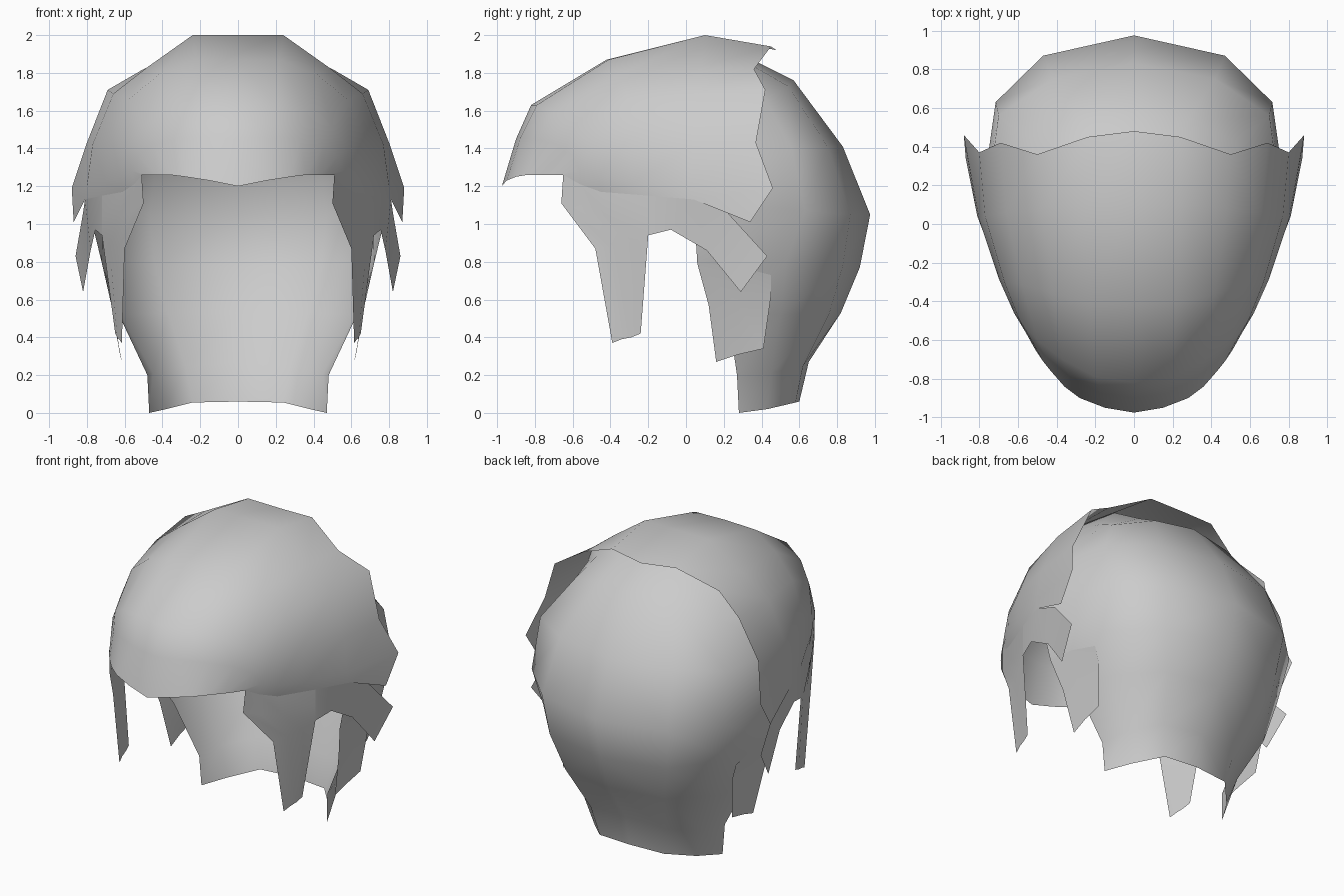
import bpy, bmesh
from mathutils import Vector

CENTRE = Vector((0, 0, 1.1))


def loft(name, rows):
    """Skin a grid of right-hand rows, mirror it across x and shade it smooth."""
    bm = bmesh.new()
    grid = [[bm.verts.new(p) for p in row] for row in rows]
    for a, b in zip(grid, grid[1:]):
        for i in range(len(a) - 1):
            bm.faces.new((a[i], a[i + 1], b[i + 1], b[i]))
    bmesh.ops.recalc_face_normals(bm, faces=bm.faces)
    # make the open sheet face away from the head centre
    if sum(f.normal.dot(f.calc_center_median() - CENTRE) for f in bm.faces) < 0:
        bmesh.ops.reverse_faces(bm, faces=bm.faces)
    mesh = bpy.data.meshes.new(name)
    bm.to_mesh(mesh)
    bm.free()
    for p in mesh.polygons:
        p.use_smooth = True
    ob = bpy.data.objects.new(name, mesh)
    bpy.context.collection.objects.link(ob)
    mir = ob.modifiers.new("mirror", 'MIRROR')
    mir.use_clip = True
    mir.merge_threshold = 0.001
    return ob


# Top cap and fringe: hoops from the flared rear edge to the brow, crown to ear
loft("top_hair", [
    [(0, .48, 1.92), (.24, .45, 1.94), (.50, .36, 1.82), (.69, .42, 1.71),
     (.80, .37, 1.43), (.88, .46, 1.19), (.87, .34, 1.01)],
    [(0, .10, 2.0), (.24, .10, 2.0), (.48, .08, 1.83), (.66, .06, 1.69),
     (.77, .04, 1.42), (.80, .02, 1.20), (.81, .04, 1.13)],
    [(0, -.42, 1.87), (.22, -.41, 1.87), (.42, -.36, 1.79), (.58, -.31, 1.66),
     (.67, -.30, 1.45), (.70, -.28, 1.22), (.72, -.20, 1.15)],
    [(0, -.82, 1.63), (.20, -.79, 1.63), (.37, -.70, 1.59), (.50, -.60, 1.51),
     (.59, -.50, 1.40), (.62, -.46, 1.25), (.61, -.45, 1.17)],
    [(0, -.90, 1.45), (.17, -.875, 1.46), (.33, -.79, 1.45), (.45, -.69, 1.42),
     (.53, -.60, 1.36), (.56, -.56, 1.28), (.55, -.56, 1.21)],
    [(0, -.975, 1.20), (.15, -.95, 1.23), (.28, -.90, 1.25), (.36, -.84, 1.26),
     (.43, -.76, 1.26), (.47, -.71, 1.26), (.51, -.65, 1.26)],
])

# Back shell: rows from the crown hoop down to the nape, back centre to side
loft("back_hair", [
    [(0, .10, 1.995), (.24, .10, 1.995), (.48, .08, 1.825), (.62, .07, 1.715)],
    [(0, .37, 1.86), (.25, .35, 1.84), (.49, .26, 1.75), (.66, .06, 1.68)],
    [(0, .57, 1.76), (.28, .54, 1.73), (.53, .42, 1.66), (.70, .05, 1.58)],
    [(0, .83, 1.41), (.42, .75, 1.41), (.70, .56, 1.40), (.77, .04, 1.40)],
    [(0, .975, 1.05), (.47, .87, 1.05), (.715, .63, 1.07), (.80, .04, 1.12)],
    [(0, .92, .77), (.44, .83, .78), (.70, .53, .80), (.72, .06, .79)],
    [(0, .82, .53), (.37, .76, .53), (.62, .50, .52), (.64, .22, .54)],
    [(0, .65, .27), (.28, .62, .25), (.45, .45, .21), (.48, .27, .20)],
    [(0, .60, .06), (.24, .58, .055), (.38, .43, .02), (.47, .28, 0)],
])

# Sideburn lock in front of the ear
loft("front_side_lock", [
    [(.51, -.65, 1.26), (.55, -.56, 1.21), (.61, -.45, 1.17), (.72, -.20, 1.15)],
    [(.50, -.66, 1.11), (.56, -.55, 1.07), (.63, -.42, 1.04), (.72, -.20, 1.04)],
    [(.60, -.48, .87), (.635, -.38, .88), (.68, -.28, .90), (.72, -.20, .94)],
    [(.615, -.39, .37), (.63, -.34, .39), (.64, -.29, .40), (.65, -.24, .42)],
])

# Flared lock over the ear
loft("ear_lock", [
    [(.72, -.20, 1.15), (.81, .04, 1.13), (.82, .22, 1.06), (.86, .43, .83)],
    [(.72, -.20, .94), (.755, -.08, .97), (.78, .11, .86), (.82, .29, .64)],
])

# Long lock behind the ear, hanging from the back shell
loft("rear_side_lock", [
    [(.72, .06, .79), (.71, .25, .78), (.69, .45, .73)],
    [(.67, .12, .57), (.66, .28, .57), (.66, .45, .62)],
    [(.615, .16, .27), (.625, .28, .31), (.63, .41, .34)],
])
